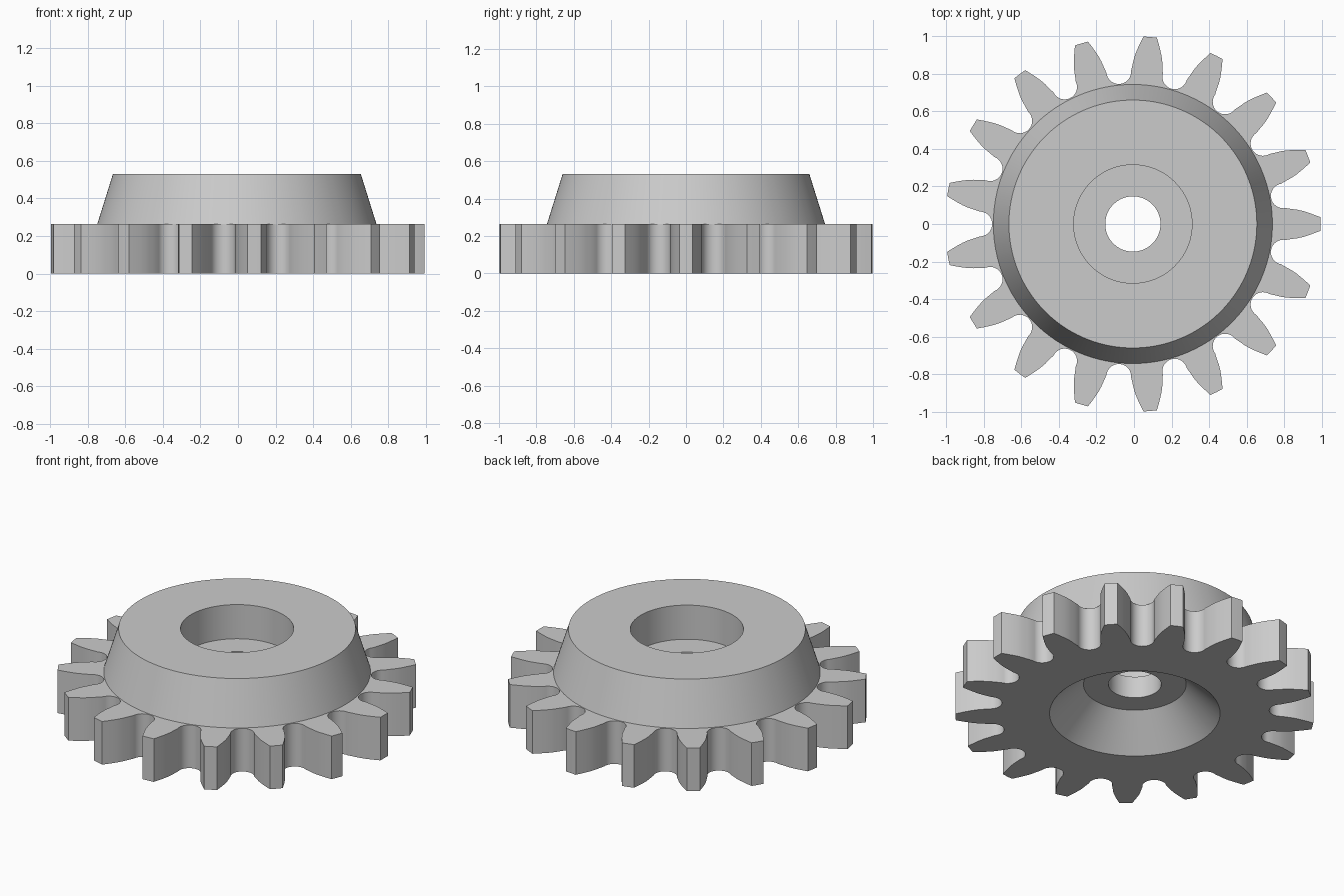
import bpy, bmesh, math

TEETH = 17
HALF_PITCH = math.pi / TEETH
CENTRE_X = -0.006
MID_Z, TOP_Z = 0.265, 0.53

cube = bpy.data.objects.get("Cube")
if cube:
    bpy.data.objects.remove(cube, do_unlink=True)

# Plain grey for the whole part
grey = bpy.data.materials.new("plain_grey")
grey.use_nodes = True
colour = (0.6, 0.6, 0.6, 1)
grey.diffuse_color = colour
grey.node_tree.nodes["Principled BSDF"].inputs["Base Color"].default_value = colour


def half_tooth():
    """Polar points (angle, radius) from the tooth tip to the gap centre."""
    flank = [(1.0, 0.0), (1.0, 0.036), (0.97, 0.048), (0.94, 0.059),
             (0.91, 0.069), (0.88, 0.076), (0.85, 0.080)]
    points = [(w / r, r) for r, w in flank]
    # Round root between neighbouring teeth
    centre, radius, steps = 0.815, 0.066, 8
    for i in range(steps + 1):
        a = math.pi / 2 * i / steps
        x = centre - radius * math.sin(a)
        y = -radius * math.cos(a)
        points.append((HALF_PITCH + math.atan2(y, x), math.hypot(x, y)))
    return points


half = half_tooth()
tooth = [(-a, r) for a, r in reversed(half[1:])] + half[:-1]
outline = [(a + 2 * HALF_PITCH * i, r) for i in range(TEETH) for a, r in tooth]

bm = bmesh.new()


def ring(z, radius=None):
    """Ring of vertices: a circle, or the toothed outline if no radius is given."""
    return [bm.verts.new((CENTRE_X + (radius or r) * math.cos(a),
                          (radius or r) * math.sin(a), z)) for a, r in outline]


rings = [
    ring(0), ring(MID_Z),                            # toothed rim
    ring(MID_Z, 0.743), ring(TOP_Z, 0.66),           # tapered hub
    ring(TOP_Z, 0.315), ring(0.32, 0.315),           # counterbore
    ring(0.32, 0.147), ring(0.186, 0.147),           # through hole
    ring(0.186, 0.286), ring(0, 0.475),              # conical recess below
]
count = len(outline)
for k, lower in enumerate(rings):
    upper = rings[(k + 1) % len(rings)]
    for i in range(count):
        j = (i + 1) % count
        bm.faces.new((lower[i], lower[j], upper[j], upper[i]))
bmesh.ops.recalc_face_normals(bm, faces=bm.faces)

mesh = bpy.data.meshes.new("gear_with_hub")
bm.to_mesh(mesh)
bm.free()
mesh.materials.append(grey)
gear = bpy.data.objects.new("gear_with_hub", mesh)
bpy.context.collection.objects.link(gear)

bpy.ops.object.select_all(action="DESELECT")
gear.select_set(True)
bpy.context.view_layer.objects.active = gear
bpy.ops.object.shade_smooth_by_angle(angle=math.radians(30))
